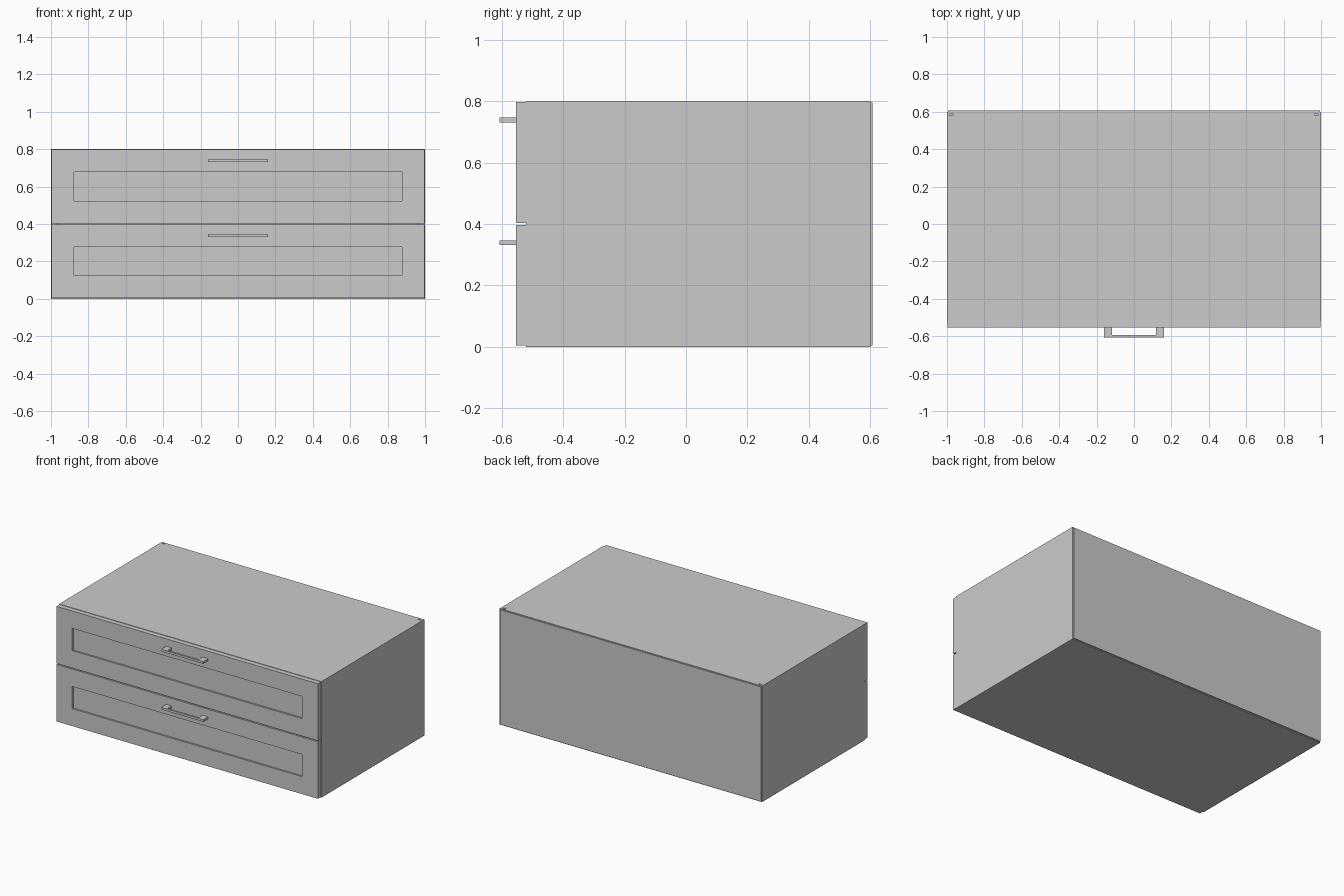
import bpy, bmesh
from mathutils import Vector

if "Cube" in bpy.data.objects:
    bpy.data.objects.remove(bpy.data.objects["Cube"])


def finish(name, bm):
    bmesh.ops.recalc_face_normals(bm, faces=bm.faces)
    mesh = bpy.data.meshes.new(name)
    bm.to_mesh(mesh)
    bm.free()
    obj = bpy.data.objects.new(name, mesh)
    bpy.context.collection.objects.link(obj)
    return obj


def box(name, x, y, z, hollow=None, rim=0.0, depth=0.0):
    """Box from (min, max) ranges; the face along 'hollow' gets a recess."""
    bm = bmesh.new()
    bmesh.ops.create_cube(bm, size=1)
    for v in bm.verts:
        v.co = Vector([r[0] if c < 0 else r[1] for c, r in zip(v.co, (x, y, z))])
    if hollow:
        d = Vector(hollow)
        bm.normal_update()
        face = max(bm.faces, key=lambda f: f.normal.dot(d))
        bmesh.ops.inset_region(bm, faces=[face], thickness=rim, use_even_offset=True)
        ext = bmesh.ops.extrude_discrete_faces(bm, faces=[face])
        bmesh.ops.translate(bm, verts=ext["faces"][0].verts, vec=-d * depth)
    return finish(name, bm)


def handle(name, z):
    """U-shaped pull: flat outline extruded upwards."""
    half = [(0.16, -0.552), (0.16, -0.607), (-0.16, -0.607), (-0.16, -0.552),
            (-0.118, -0.552), (-0.118, -0.594), (0.118, -0.594), (0.118, -0.552)]
    bm = bmesh.new()
    face = bm.faces.new([bm.verts.new((x, y, z)) for x, y in half])
    ext = bmesh.ops.extrude_face_region(bm, geom=[face])
    verts = [g for g in ext["geom"] if isinstance(g, bmesh.types.BMVert)]
    bmesh.ops.translate(bm, verts=verts, vec=(0, 0, 0.015))
    return finish(name, bm)


# Open-fronted carcass and thin back panel
carcass = box("carcass", (-1, 1), (-0.52, 0.60), (0, 0.8),
              hollow=(0, -1, 0), rim=0.035, depth=1.10)
box("back_panel", (-0.995, 0.995), (0.60, 0.607), (0.005, 0.795))

# Small fixing holes at the rear corners of the top
for side, label in ((-1, "left"), (1, "right")):
    bpy.ops.mesh.primitive_cylinder_add(vertices=16, radius=0.01, depth=0.04,
                                        location=(side * 0.975, 0.585, 0.8))
    cutter = bpy.context.object
    cutter.name = "hole_cutter_" + label
    cutter.scale.y = 0.6
    cutter.hide_render = True
    cutter.display_type = 'WIRE'
    mod = carcass.modifiers.new("hole_" + label, 'BOOLEAN')
    mod.operation = 'DIFFERENCE'
    mod.solver = 'EXACT'
    mod.object = cutter

# Two drawers: framed front, box and pull
for label, z in (("lower", 0.0), ("upper", 0.4)):
    box(label + "_drawer_front", (-0.997, 0.997), (-0.553, -0.52),
        (z + 0.004, z + 0.397), hollow=(0, -1, 0), rim=0.12, depth=0.012)
    box(label + "_drawer_box", (-0.95, 0.95), (-0.52, 0.54),
        (z + 0.05, z + 0.34), hollow=(0, 0, 1), rim=0.025, depth=0.26)
    handle(label + "_handle", z + 0.331)
